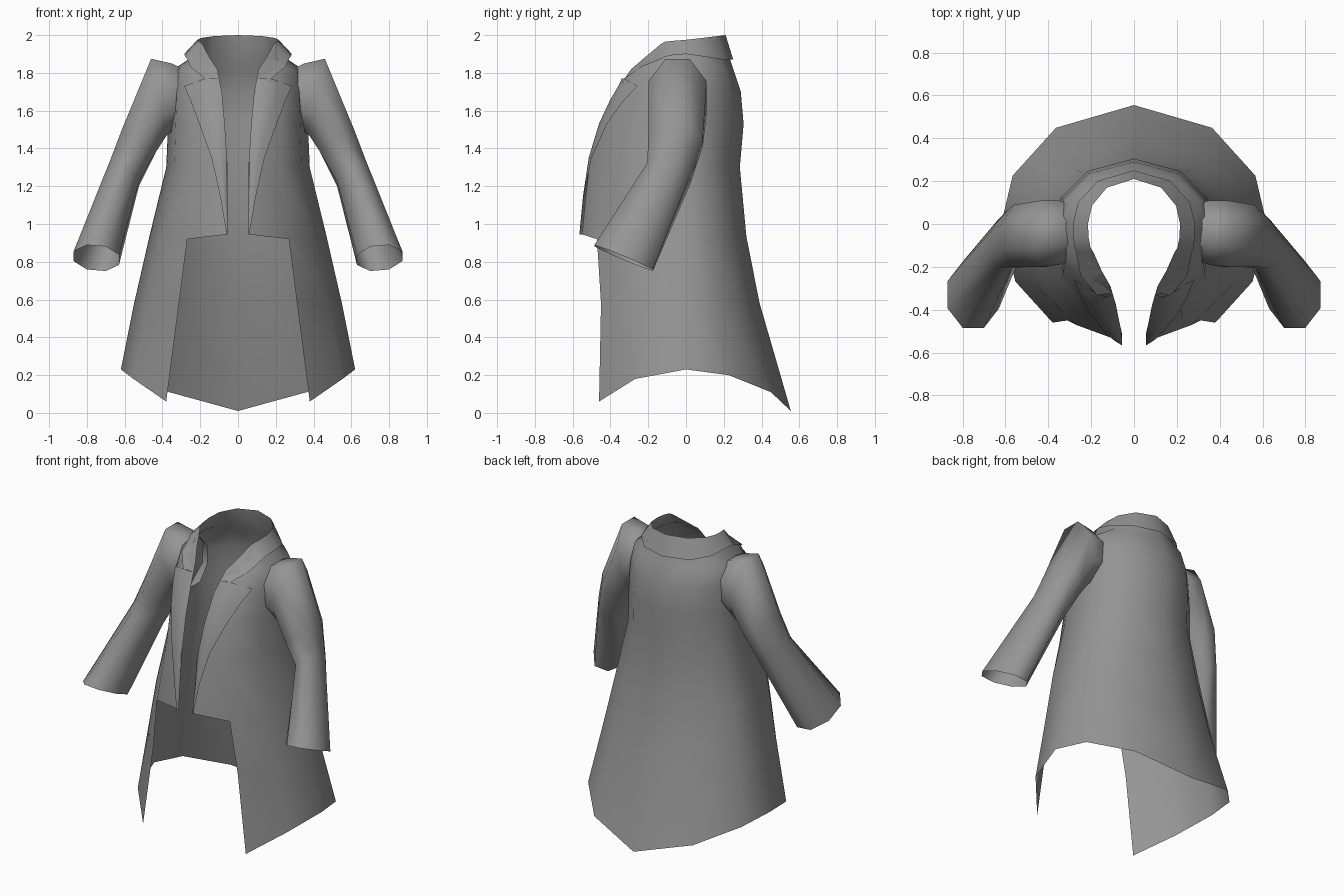
import bpy, bmesh
from math import sin, cos, pi, radians, sqrt
from mathutils import Vector

cube = bpy.data.objects.get("Cube")
if cube:
    bpy.data.objects.remove(cube, do_unlink=True)

grey = bpy.data.materials.new("grey cloth")
grey.use_nodes = True
tone = (0.3, 0.3, 0.3, 1)
grey.diffuse_color = tone
grey.node_tree.nodes["Principled BSDF"].inputs["Base Color"].default_value = tone


def cloth(name, rows, closed=False, skip=lambda r, c: False):
    """Skin a grid of points, then mirror it to the other side."""
    bm = bmesh.new()
    grid = [[bm.verts.new(p) for p in row] for row in rows]
    count = len(rows[0])
    for r in range(len(rows) - 1):
        for c in range(count if closed else count - 1):
            d = (c + 1) % count
            if not skip(r, c):
                bm.faces.new((grid[r][c], grid[r + 1][c], grid[r + 1][d], grid[r][d]))
    bmesh.ops.delete(bm, geom=[v for v in bm.verts if not v.link_faces], context='VERTS')
    mesh = bpy.data.meshes.new(name)
    bm.to_mesh(mesh)
    bm.free()
    mesh.materials.append(grey)
    mesh.shade_smooth()
    ob = bpy.data.objects.new(name, mesh)
    bpy.context.collection.objects.link(ob)
    ob.modifiers.new("Mirror", 'MIRROR')
    return ob


BACK = [radians(a) for a in (0, 36, 66)]
FRONT = [radians(a) for a in (0, 30, 59, 90)]


def half_ring(side, back, edge_x, edge_y):
    """Half outline from the centre back, round the side, to the front edge."""
    pts = [(side * sin(a), back * cos(a)) for a in BACK]
    pts += [(edge_x + (side - edge_x) * cos(a), edge_y * sin(a)) for a in FRONT]
    return pts


# Body levels: height, side half-width, back depth, front edge x and y
LEVELS = [
    (0.23, 0.62, 0.555, 0.125, -0.537),
    (0.58, 0.55, 0.39, 0.06, -0.525),
    (0.93, 0.47, 0.32, 0.055, -0.55),
    (1.3, 0.38, 0.285, 0.055, -0.515),
    (1.53, 0.37, 0.305, 0.07, -0.45),
    (1.7, 0.36, 0.29, 0.085, -0.375),
    (1.82, 0.34, 0.25, 0.11, -0.29),
    (1.88, 0.25, 0.23, 0.15, -0.22),
    (2.0, 0.215, 0.21, 0.19, -0.13),
]
HEM_DROP = (-0.22, -0.12, -0.03, 0, -0.05, -0.17, -0.17)
STEP = (0, 0, 0, 0, 0, -0.01, 0.015)
NECK_DROP = (0, -0.005, -0.015, -0.025, -0.03, -0.035, -0.045)


def level_at(z):
    for low, high in zip(LEVELS, LEVELS[1:]):
        if z <= high[0]:
            t = (z - low[0]) / (high[0] - low[0])
            return [a + (b - a) * t for a, b in zip(low, high)]
    return LEVELS[-1]


def on_front(x, z, lift=0.0):
    """Point on the front panel at the given x and height."""
    _, side, _, edge_x, edge_y = level_at(z)
    c = min(1, max(0, (x - edge_x) / (side - edge_x)))
    return Vector((x, edge_y * sqrt(1 - c * c) - lift, z))


def front_edge(z):
    return on_front(level_at(z)[3], z)


# Coat body with cutaway front
body = []
for i, (z, *shape) in enumerate(LEVELS):
    drop = {0: HEM_DROP, 2: STEP, len(LEVELS) - 1: NECK_DROP}.get(i, (0,) * 7)
    body.append([(x, y, z + d) for (x, y), d in zip(half_ring(*shape), drop)])
cloth("coat_body", body, skip=lambda r, c: r < 2 and c == 5)

# Folded collar, from the roll line down to its outer edge
fall = (1.87, 1.87, 1.885, 1.9, 1.895, 1.885, 1.875)
outer = [(x, y, z) for (x, y), z in zip(half_ring(0.285, 0.25, 0.27, -0.13), fall)]
outer += [on_front(0.25, 1.83, 0.025), on_front(0.175, 1.77, 0.02)]
inner = body[-1] + [front_edge(1.88), front_edge(1.77)]
cloth("collar", [outer, inner])

# Lapels: height and outer edge x
lapel = []
for z, x in ((0.945, 0.06), (1.15, 0.095), (1.35, 0.14), (1.53, 0.205),
             (1.65, 0.25), (1.73, 0.285), (1.77, 0.175)):
    start = front_edge(z)
    row = [on_front(start.x + (x - start.x) * t, z, 0.016) for t in (1, 0.66, 0.33)]
    lapel.append(row + [start])
cloth("lapel", lapel)

# Sleeves: ring centre, outer half-axis, front half-axis
SLEEVE = [
    ((0.29, -0.04, 1.67), (0, 0, 0.15), (0, -0.13, 0)),
    ((0.35, -0.04, 1.67), (0, 0, 0.18), (0, -0.15, 0)),
    ((0.42, -0.045, 1.67), (0.04, 0, 0.205), (0, -0.155, 0)),
    ((0.525, -0.055, 1.44), (0.09, 0, 0.06), (0, -0.145, 0)),
    ((0.6, -0.09, 1.27), (0.075, 0, 0.06), (0, -0.115, 0.03)),
    ((0.75, -0.33, 0.82), (0.12, 0, 0.01), (0, -0.155, 0.065)),
]
sleeve = []
for centre, out, front in SLEEVE:
    ring = []
    for k in range(8):
        a = -(k + 0.5) * pi / 4
        ring.append(Vector(centre) + (Vector(out) * cos(a) + Vector(front) * sin(a)) * 1.08)
    sleeve.append(ring)
cloth("sleeve", sleeve, closed=True)
